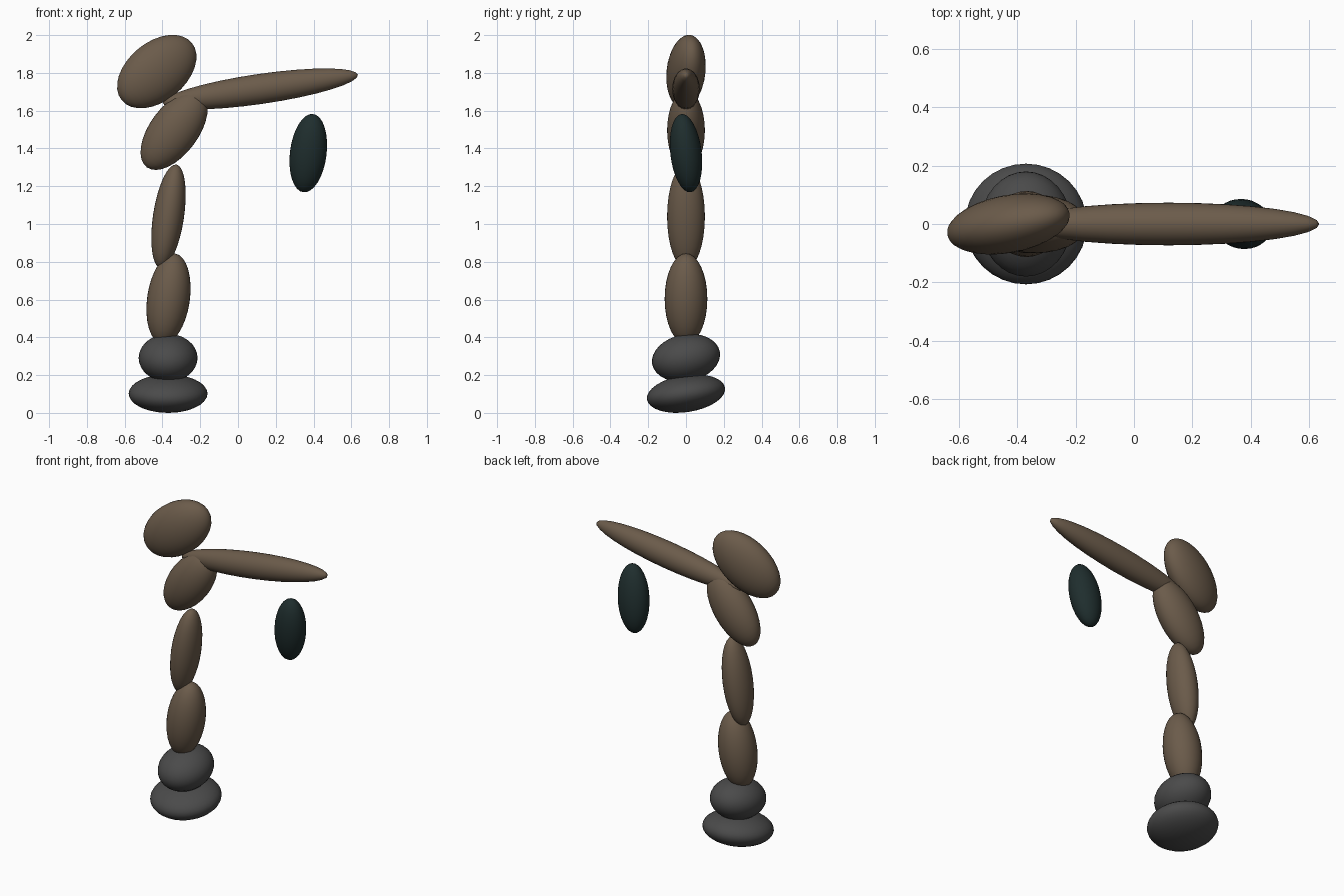
import bpy, math

if "Cube" in bpy.data.objects:
    bpy.data.objects.remove(bpy.data.objects["Cube"])


def material(name, rgb):
    m = bpy.data.materials.new(name)
    m.diffuse_color = (*rgb, 1)
    m.use_nodes = True
    m.node_tree.nodes["Principled BSDF"].inputs["Base Color"].default_value = m.diffuse_color
    return m


BROWN = material("bark brown", (0.147, 0.105, 0.069))
GREY = material("stone grey", (0.069, 0.069, 0.069))
TEAL = material("dark teal", (0.0137, 0.027, 0.027))


def pebble(name, centre, radii, degrees, mat):
    """Smooth ellipsoid, long axis on local z, tilted by x, y, z angles."""
    bpy.ops.mesh.primitive_uv_sphere_add(segments=32, ring_count=16, radius=1, location=centre)
    ob = bpy.context.object
    ob.name = name
    ob.scale = radii
    ob.rotation_euler = [math.radians(d) for d in degrees]
    ob.data.materials.append(mat)
    bpy.ops.object.transform_apply(location=False, rotation=True, scale=True)
    bpy.ops.object.shade_smooth()
    return ob


# stacked foot stones
pebble("base_stone", (-0.37, 0, 0.102), (0.209, 0.209, 0.098), (8.6, 0, 0), GREY)
pebble("upper_stone", (-0.37, 0, 0.291), (0.156, 0.182, 0.1245), (10.7, 0, 0), GREY)

# trunk segments
pebble("lower_trunk", (-0.368, 0, 0.604), (0.113, 0.113, 0.242), (0, 8.2, 0), BROWN)
pebble("middle_trunk", (-0.368, 0, 1.04), (0.082, 0.1, 0.278), (0, 8.6, 0), BROWN)
pebble("upper_trunk", (-0.338, 0, 1.496), (0.128, 0.1, 0.2436), (0, 36.6, 0), BROWN)

# head and reaching arm
pebble("head", (-0.43, 0, 1.807), (0.1565, 0.099, 0.242), (0, 51.4, 10.2), BROWN)
pebble("arm", (0.118, 0, 1.715), (0.0797, 0.073, 0.522), (0, 81.8, 0), BROWN)

# hanging drop, floating below the arm
pebble("hanging_drop", (0.372, 0, 1.375), (0.097, 0.083, 0.21), (6.6, 7.1, 0), TEAL)
